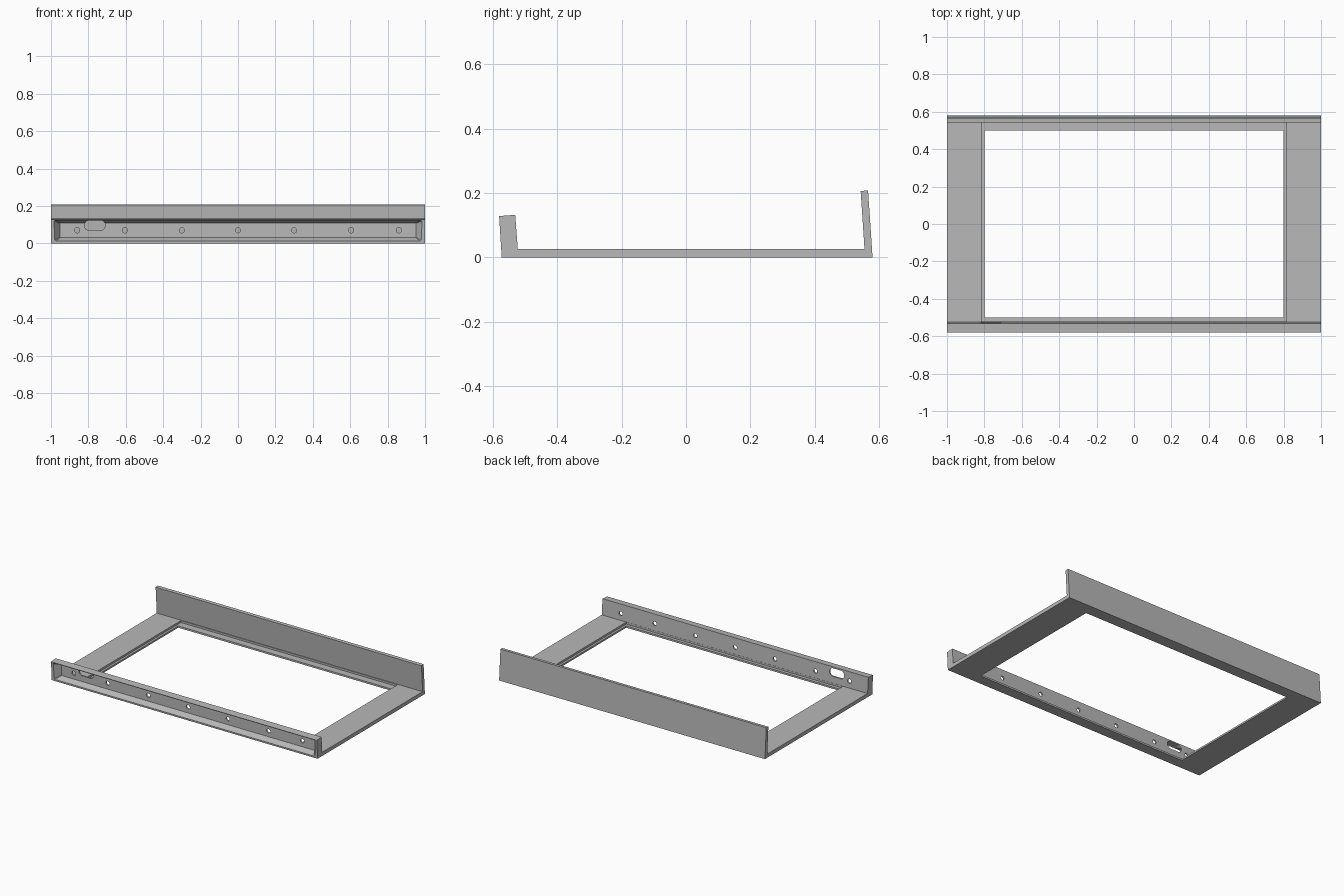
import bpy
import bmesh
import math
from mathutils import Vector

cube = bpy.data.objects.get("Cube")
if cube:
    bpy.data.objects.remove(cube, do_unlink=True)

grey = bpy.data.materials.new("plain grey")
grey.use_nodes = True
colour = (0.48, 0.48, 0.48, 1)
grey.diffuse_color = colour
grey.node_tree.nodes["Principled BSDF"].inputs["Base Color"].default_value = colour


def loft(name, start, end):
    """Closed solid between two matching outlines."""
    bm = bmesh.new()
    a = [bm.verts.new(p) for p in start]
    b = [bm.verts.new(p) for p in end]
    bm.faces.new(a)
    bm.faces.new(b)
    for i in range(len(a)):
        j = (i + 1) % len(a)
        bm.faces.new((a[i], a[j], b[j], b[i]))
    bmesh.ops.recalc_face_normals(bm, faces=bm.faces)
    mesh = bpy.data.meshes.new(name)
    bm.to_mesh(mesh)
    bm.free()
    mesh.materials.append(grey)
    obj = bpy.data.objects.new(name, mesh)
    bpy.context.collection.objects.link(obj)
    return obj


def box(name, x, y0, y1, z0, z1):
    ring = [(-x, y0), (x, y0), (x, y1), (-x, y1)]
    return loft(name, [(*p, z0) for p in ring], [(*p, z1) for p in ring])


def rounded(x, z, half_w, half_h, r, y, steps=5):
    """Rounded rectangle facing the front; a circle when r equals both halves."""
    pts = []
    for k, (sx, sz) in enumerate([(1, 1), (-1, 1), (-1, -1), (1, -1)]):
        for i in range(steps):
            t = math.pi / 2 * (k + (i + 0.5) / steps)
            pts.append(Vector((x + sx * (half_w - r) + r * math.cos(t), y,
                               z + sz * (half_h - r) + r * math.sin(t))))
    return pts


def cut(target, cutter):
    cutter.hide_render = True
    mod = target.modifiers.new("cut", "BOOLEAN")
    mod.operation = "DIFFERENCE"
    mod.solver = "EXACT"
    mod.object = cutter
    bpy.context.view_layer.objects.active = target
    bpy.ops.object.modifier_apply(modifier=mod.name)
    bpy.data.objects.remove(cutter, do_unlink=True)


# Tray: side profile with leaning front rail and back panel
profile = [(-0.573, 0), (0.58, 0), (0.566, 0.208), (0.543, 0.206),
           (0.555, 0.025), (-0.523, 0.025), (-0.531, 0.132), (-0.581, 0.128)]
tray = loft("tray_frame", [(-1, *p) for p in profile], [(1, *p) for p in profile])

# Large opening with a thin stepped lip around it
cut(tray, box("lip_cutter", 0.815, -0.522, 0.55, 0.012, 0.026))
cut(tray, box("opening_cutter", 0.8, -0.5, 0.5, -0.1, 0.1))

# Tapered pocket in the front rail
cut(tray, loft("pocket_cutter",
               rounded(0, 0.065, 0.992, 0.063, 0.012, -0.59, 2),
               rounded(0, 0.07, 0.953, 0.04, 0.004, -0.537, 2)))

# Screw holes and cable slot through the pocket wall
for x in (-0.86, -0.605, -0.3, 0, 0.3, 0.605, 0.86):
    cut(tray, loft("hole_cutter", rounded(x, 0.07, 0.014, 0.014, 0.014, -0.6),
                   rounded(x, 0.07, 0.014, 0.014, 0.014, -0.5)))
cut(tray, loft("slot_cutter", rounded(-0.765, 0.096, 0.055, 0.027, 0.025, -0.6),
               rounded(-0.765, 0.096, 0.055, 0.027, 0.025, -0.5)))
